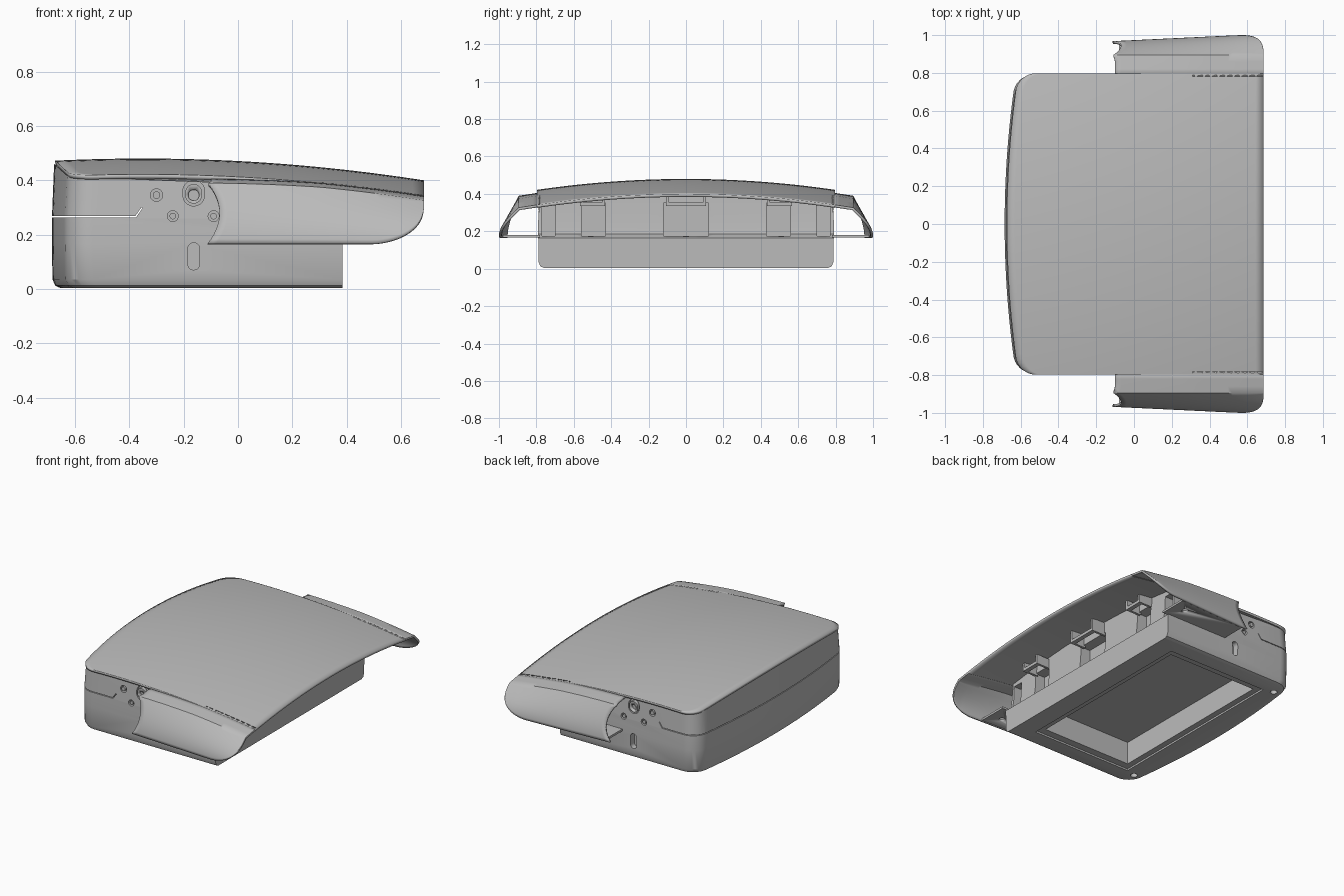
import bpy, bmesh
from math import sin, cos, pi, sqrt, radians
from mathutils import Matrix

if "Cube" in bpy.data.objects:
    bpy.data.objects.remove(bpy.data.objects["Cube"])

grey = bpy.data.materials.new("housing grey")
grey.use_nodes = True
COLOUR = (0.5, 0.5, 0.5, 1)
grey.diffuse_color = COLOUR
grey.node_tree.nodes["Principled BSDF"].inputs["Base Color"].default_value = COLOUR


def make(name, bm, angle=30):
    bmesh.ops.recalc_face_normals(bm, faces=bm.faces)
    mesh = bpy.data.meshes.new(name)
    bm.to_mesh(mesh)
    bm.free()
    mesh.materials.append(grey)
    ob = bpy.data.objects.new(name, mesh)
    bpy.context.collection.objects.link(ob)
    smooth(ob, angle)
    return ob


def smooth(ob, angle=30):
    bpy.ops.object.select_all(action="DESELECT")
    bpy.context.view_layer.objects.active = ob
    ob.select_set(True)
    bpy.ops.object.shade_smooth_by_angle(angle=radians(angle))


def sheet(rows, closed=False):
    bm = bmesh.new()
    grid = [[bm.verts.new(p) for p in row] for row in rows]
    n = len(rows[0])
    for a, b in zip(grid, grid[1:]):
        for i in range(n if closed else n - 1):
            j = (i + 1) % n
            bm.faces.new((a[i], a[j], b[j], b[i]))
    if closed:
        bm.faces.new(grid[0])
        bm.faces.new(grid[-1])
    return bm


def box_bm(x0, x1, y0, y1, z0, z1, tilt=0):
    bm = bmesh.new()
    mid = Matrix.Translation(((x0 + x1) / 2, (y0 + y1) / 2, (z0 + z1) / 2))
    size = Matrix.Diagonal((x1 - x0, y1 - y0, z1 - z0, 1))
    bmesh.ops.create_cube(bm, size=1, matrix=mid @ Matrix.Rotation(tilt, 4, "Y") @ size)
    return bm


def pill_bm(x, y, z0, z1, r, depth):
    """Stadium shape in the xz plane, run along y; a plain cylinder if z0 == z1."""
    pts = [(x + r * cos(a), z1 + r * sin(a)) for a in [pi * i / 10 for i in range(11)]]
    low = [(x - r * cos(a), z0 - r * sin(a)) for a in [pi * i / 10 for i in range(11)]]
    pts += low if z1 > z0 else low[1:-1]
    return sheet([[(px, y + s * depth / 2, pz) for px, pz in pts] for s in (-1, 1)], True)


def cut(ob, bm):
    cutter = make("cutter", bm)
    cutter.hide_render = True
    mod = ob.modifiers.new("cut", "BOOLEAN")
    mod.operation, mod.solver, mod.object = "DIFFERENCE", "EXACT", cutter
    bpy.context.view_layer.objects.active = ob
    bpy.ops.object.modifier_apply(modifier=mod.name)
    bpy.data.objects.remove(cutter)


def thicken(ob, t, offset):
    mod = ob.modifiers.new("thickness", "SOLIDIFY")
    mod.thickness, mod.offset = t, offset


# Shared shapes: domed top height and bowed front outline
def dome(x, y):
    return 0.48 - 0.075 * (x + 0.35) ** 2 - 0.092 * y * y


def front(y, half):
    x = -0.685 + 0.06 * (y / half) ** 2
    t = max(0, (abs(y) - half + 0.09) / 0.09)
    return x + 0.09 * (1 - sqrt(max(0, 1 - t * t)))


SPREAD = [sin(pi / 2 * i / 24) for i in range(-24, 25)]

# Body: stacked rings, with a rounded foot and a rear ledge
rings = []
for z, inset, rear in ((0.004, 0.03, 0.385), (0.012, 0.012, 0.385), (0.035, 0.002, 0.385),
                       (0.165, 0, 0.385), (0.185, 0, 0.345), (0.26, 0, 0.335), (None, 0.008, 0.33)):
    half = 0.79 - inset
    ring = [(front(s * half, half) + inset, s * half) for s in SPREAD]
    ring += [(rear, s * half) for s in reversed(SPREAD)]
    rings.append([(x, y, z if z is not None else dome(x, y) - 0.012) for x, y in ring])
body = make("body", sheet(rings, True))

# Underside: stepped rim and battery cavity
cut(body, box_bm(-0.5, 0.25, -0.66, 0.66, -0.1, 0.016))
cut(body, box_bm(-0.46, 0.21, -0.61, 0.61, -0.1, 0.17))
for y in (-0.68, 0.68):
    foot_hole = bmesh.new()
    bmesh.ops.create_cone(foot_hole, cap_ends=True, segments=16, radius1=0.022, radius2=0.022,
                          depth=0.06, matrix=Matrix.Translation((-0.57, y, 0)))
    cut(body, foot_hole)

# Rear pockets and their drain slots
for y0, y1 in ((-0.56, -0.43), (-0.12, 0.12), (0.43, 0.56), (-0.77, -0.7), (0.7, 0.77)):
    cut(body, box_bm(0.26, 0.5, y0, y1, 0.175, 0.35))
for y in (-0.51, 0, 0.51):
    cut(body, box_bm(0.3, 0.37, y - 0.015, y + 0.015, 0.15, 0.23))

# Parting line round the front, with an upturned end
cut(body, box_bm(-0.8, -0.375, -0.9, 0.9, 0.263, 0.268))
cut(body, box_bm(-0.385, -0.345, -0.9, 0.9, 0.28, 0.285, -radians(55)))

# Side holes, key slots and hook sockets
for side in (-1, 1):
    y = side * 0.79
    for x, z, r in ((-0.3, 0.345, 0.023), (-0.24, 0.268, 0.02), (-0.09, 0.268, 0.02)):
        cut(body, pill_bm(x, y, z, z, r, 0.06))
        make("side_pin", pill_bm(x, side * 0.777, z, z, r * 0.6, 0.02))
    cut(body, pill_bm(-0.163, y, 0.092, 0.148, 0.022, 0.08))
    cut(body, pill_bm(-0.163, y, 0.345, 0.36, 0.04, 0.05))
    boss = make("socket_boss", pill_bm(-0.163, side * 0.776, 0.345, 0.355, 0.031, 0.026))
    cut(boss, pill_bm(-0.163, side * 0.79, 0.345, 0.345, 0.02, 0.04))
smooth(body)

# Domed lid, overhanging the back
rows = []
for i in range(33):
    u = i / 32
    row = []
    for s in SPREAD:
        y = s * 0.797
        x = front(y, 0.797) + 0.012
        x += (0.685 - x) * u
        row.append((x, y, dome(x, y)))
    rows.append(row)
lid = make("lid", sheet(rows))
thicken(lid, 0.016, -1)

# Side wing: flat shoulder turning down into a curved skirt
rows = []
for i in range(41):
    u = sin(pi / 2 * i / 40)
    xb = -0.1 + 0.785 * u
    drop = max(0, 0.012 * (1 - (xb + 0.1) / 0.4))
    row = [(xb, y, dome(xb, y) - drop) for y in (0.78, 0.82, 0.86)]
    top = dome(xb, 0.895) - drop
    t = min(1, max(0, (xb - 0.49) / 0.195))
    low = 0.165 + (top - 0.185) * (1 - sqrt(1 - t * t))
    outer = 0.968 + 0.034 * min(1, (xb + 0.1) / 0.7)
    for k in range(13):
        z = top + (low - top) * k / 12
        w = (top - z) / (top - 0.165)
        start = -0.068 - 0.045 * ((z - 0.28) / 0.115) ** 2
        row.append((start + (0.685 - start) * u, 0.895 + (outer - 0.895) * sin(w * pi / 2), z))
    rows.append(row)
wing = make("side_wing", sheet(rows), 40)
thicken(wing, 0.014, -1)

# Wing floor closing the gap between skirt and body
floor = make("wing_floor", sheet([[(x, y, z) for x, y in
             ((-0.08, 0.78), (0.42, 0.78), (0.42, 0.982), (-0.08, 0.962))] for z in (0.166, 0.18)], True))
screw = bmesh.new()
bmesh.ops.create_cone(screw, cap_ends=True, segments=16, radius1=0.02, radius2=0.02,
                      depth=0.1, matrix=Matrix.Translation((0.33, 0.89, 0.17)))
cut(floor, screw)
for ob in (wing, floor):
    mod = ob.modifiers.new("mirror", "MIRROR")
    mod.use_axis = (False, True, False)
    mod.use_mirror_merge = False

# Hanging clips under the lid at the back
for y in (-0.5, 0, 0.5):
    width = 0.1 if y == 0 else 0.06
    under = dome(0.43, y) - 0.012
    make("clip_bar", box_bm(0.4, 0.43, y - width, y + width, 0.335, 0.355))
    for side in (-1, 1):
        fin = y + side * width
        make("clip_fin", box_bm(0.32, 0.43, fin - 0.008, fin + 0.008, 0.335, under))
